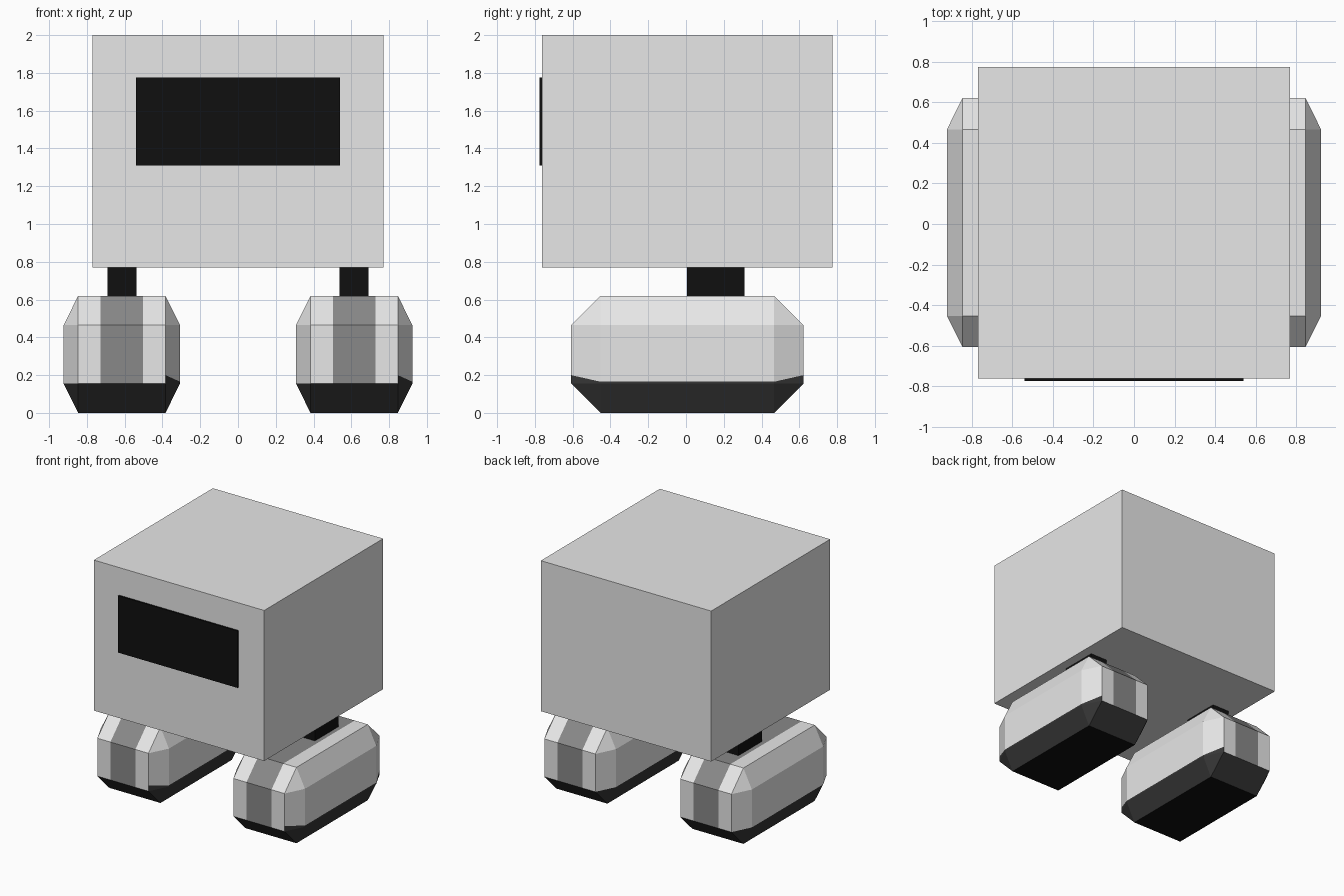
import bpy, bmesh
from mathutils import Vector
from itertools import product

if "Cube" in bpy.data.objects:
    bpy.data.objects.remove(bpy.data.objects["Cube"])


def material(name, v):
    m = bpy.data.materials.new(name)
    m.diffuse_color = (v, v, v, 1)
    m.use_nodes = True
    m.node_tree.nodes["Principled BSDF"].inputs["Base Color"].default_value = m.diffuse_color
    return m


LIGHT = material("light grey", 0.8)
STRIPE = material("mid grey", 0.25)
SOLE = material("dark rubber", 0.038)
BLACK = material("black", 0.005)


def finish(name, bm, mats):
    bmesh.ops.recalc_face_normals(bm, faces=bm.faces)
    me = bpy.data.meshes.new(name)
    bm.to_mesh(me)
    bm.free()
    for m in mats:
        me.materials.append(m)
    ob = bpy.data.objects.new(name, me)
    bpy.context.collection.objects.link(ob)
    return ob


def box(name, lo, hi, mat):
    bm = bmesh.new()
    bmesh.ops.create_cube(bm, size=1)
    lo, hi = Vector(lo), Vector(hi)
    bmesh.ops.scale(bm, vec=hi - lo, verts=bm.verts)
    bmesh.ops.translate(bm, vec=(lo + hi) / 2, verts=bm.verts)
    return finish(name, bm, [mat])


def cut(bm, faces, co, no):
    geom = set(faces)
    for f in faces:
        geom.update(f.edges)
        geom.update(f.verts)
    bmesh.ops.bisect_plane(bm, geom=list(geom), plane_co=co, plane_no=no, dist=1e-5)


def foot(name, cx):
    # chamfered block: hull of three points per corner
    outer, inner = (0.308, 0.615, 0.31), (0.231, 0.46, 0.155)
    bm = bmesh.new()
    for s in product((-1, 1), repeat=3):
        for k in range(3):
            bm.verts.new([s[i] * (outer[i] if i == k else inner[i]) for i in range(3)])
    bmesh.ops.convex_hull(bm, input=bm.verts)
    bmesh.ops.dissolve_limit(bm, angle_limit=0.01, verts=bm.verts, edges=bm.edges)
    bmesh.ops.translate(bm, vec=(0, 0, 0.31), verts=bm.verts)
    bm.normal_update()

    # sole edge creeping up the outer side and its corners
    side = [f for f in bm.faces if f.normal.x > 0.99]
    cut(bm, side, (0, 0, 0.165), (0, 0, 1))
    for s in (-1, 1):
        bm.normal_update()
        corner = [f for f in bm.faces if abs(f.normal.z) < 0.01
                  and 0.05 < f.normal.x < 0.99 and f.normal.y * s > 0.05]
        a = Vector((0.231, s * 0.615, 0.2))
        d = Vector((0.308, s * 0.46, 0.165)) - a
        cut(bm, corner, a, d.cross(Vector((0.155, s * 0.077, 0))))

    # stripe running over front, top and back
    for x in (-0.113, 0.113):
        cut(bm, bm.faces[:], (x, 0, 0), (1, 0, 0))
    bm.normal_update()
    for f in bm.faces:
        c = f.calc_center_median()
        if f.normal.z < -0.99:
            f.material_index = 3
        elif f.normal.z < -0.05 or max(v.co.z for v in f.verts) < 0.21:
            f.material_index = 2
        elif abs(c.x) < 0.11 and abs(f.normal.x) < 0.05:
            f.material_index = 1
    bmesh.ops.translate(bm, vec=(cx, 0.007, 0), verts=bm.verts)
    return finish(name, bm, [LIGHT, STRIPE, SOLE, BLACK])


# body and visor
box("body", (-0.77, -0.762, 0.77), (0.77, 0.775, 2.0), LIGHT)
box("visor", (-0.54, -0.7755, 1.31), (0.54, -0.766, 1.775), BLACK)
box("visor_backing", (-0.54, -0.767, 1.31), (0.54, -0.761, 1.775), BLACK)

# legs and feet
for label, s in (("left", -1), ("right", 1)):
    foot(label + "_foot", s * 0.615)
    box(label + "_leg", (s * 0.615 - 0.077, 0.005, 0.61),
        (s * 0.615 + 0.077, 0.31, 0.78), BLACK)
